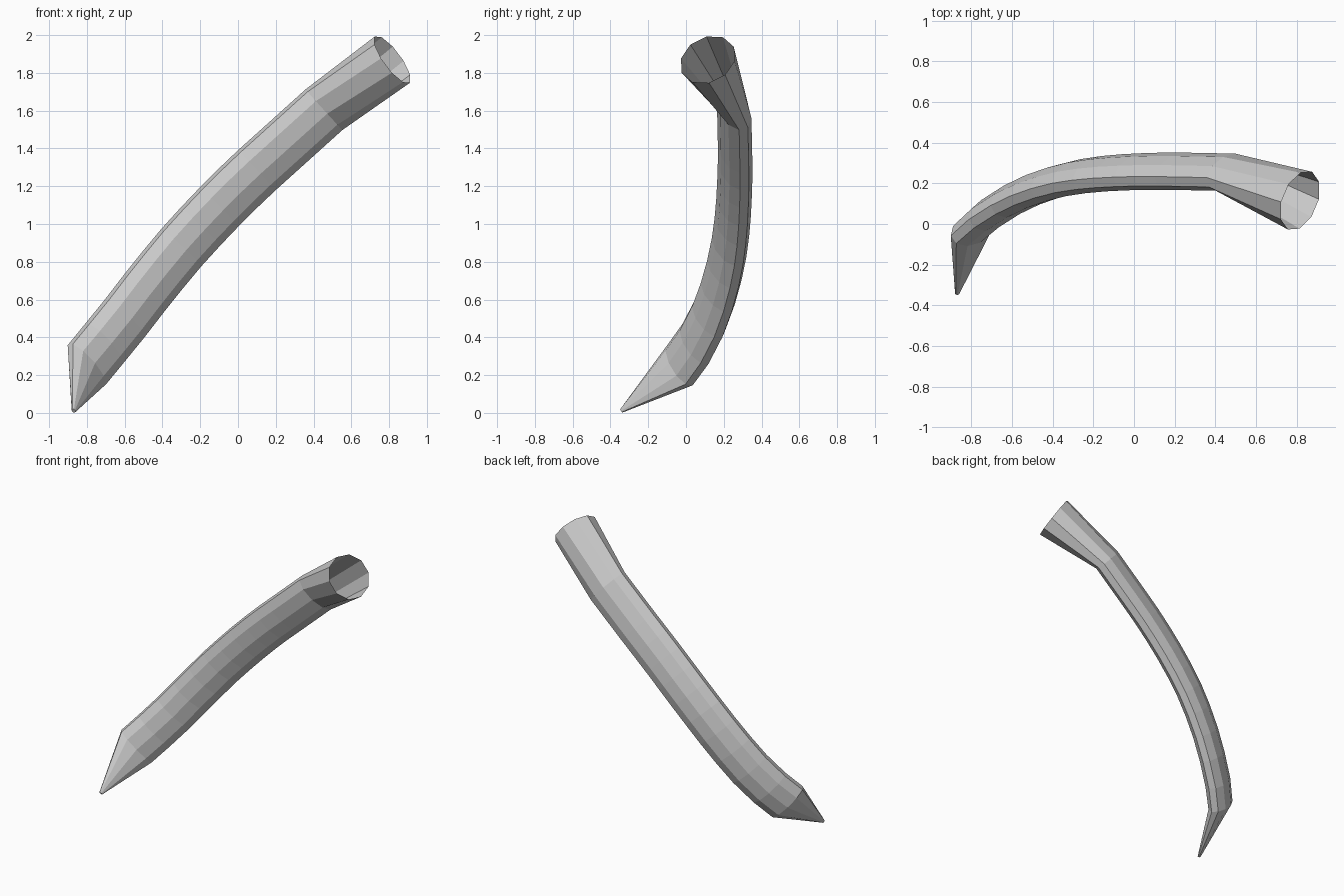
import bpy, bmesh, math
from mathutils import Vector

if "Cube" in bpy.data.objects:
    bpy.data.objects.remove(bpy.data.objects["Cube"])

SIDES = 10
WIDE = Vector((0.185, 0.10, -0.205))      # direction of the wide axis of the oval section

# Centre line of the curved shaft
shaft = [Vector(p) for p in [
    (-0.80, -0.03, 0.255), (-0.71, 0.05, 0.365), (-0.60, 0.12, 0.50), (-0.50, 0.168, 0.63),
    (-0.40, 0.203, 0.755), (-0.30, 0.228, 0.875), (-0.20, 0.243, 0.985), (-0.10, 0.252, 1.09),
    (0.0, 0.257, 1.19), (0.10, 0.26, 1.285), (0.20, 0.26, 1.375), (0.455, 0.255, 1.605)]]

bm = bmesh.new()


def ring(centre, tangent, a, b):
    """Oval ring of vertices across the tangent."""
    t = tangent.normalized()
    u = (WIDE - t * WIDE.dot(t)).normalized()
    v = t.cross(u)
    angles = [2 * math.pi * (i + 0.5) / SIDES for i in range(SIDES)]
    return [bm.verts.new(centre + u * a * math.cos(w) + v * b * math.sin(w)) for w in angles]


# Blunt tip, oval shaft, round open socket
rings = [ring(Vector((-0.87, -0.342, 0.011)), Vector((0.07, 0.31, 0.24)), 0.012, 0.010)]
for i, p in enumerate(shaft):
    tangent = shaft[min(i + 1, len(shaft) - 1)] - shaft[max(i - 1, 0)]
    rings.append(ring(p, tangent, 0.153, 0.076 if i == 0 else 0.08))
rings.append(ring(Vector((0.817, 0.115, 1.87)), Vector((0.36, -0.14, 0.265)), 0.154, 0.154))

for r, s in zip(rings, rings[1:]):
    for i in range(SIDES):
        j = (i + 1) % SIDES
        bm.faces.new((r[i], r[j], s[j], s[i]))
bm.faces.new(rings[0][::-1])
bmesh.ops.recalc_face_normals(bm, faces=bm.faces)

mesh = bpy.data.meshes.new("curved_spike")
bm.to_mesh(mesh)
bm.free()
bpy.context.collection.objects.link(bpy.data.objects.new("curved_spike", mesh))
